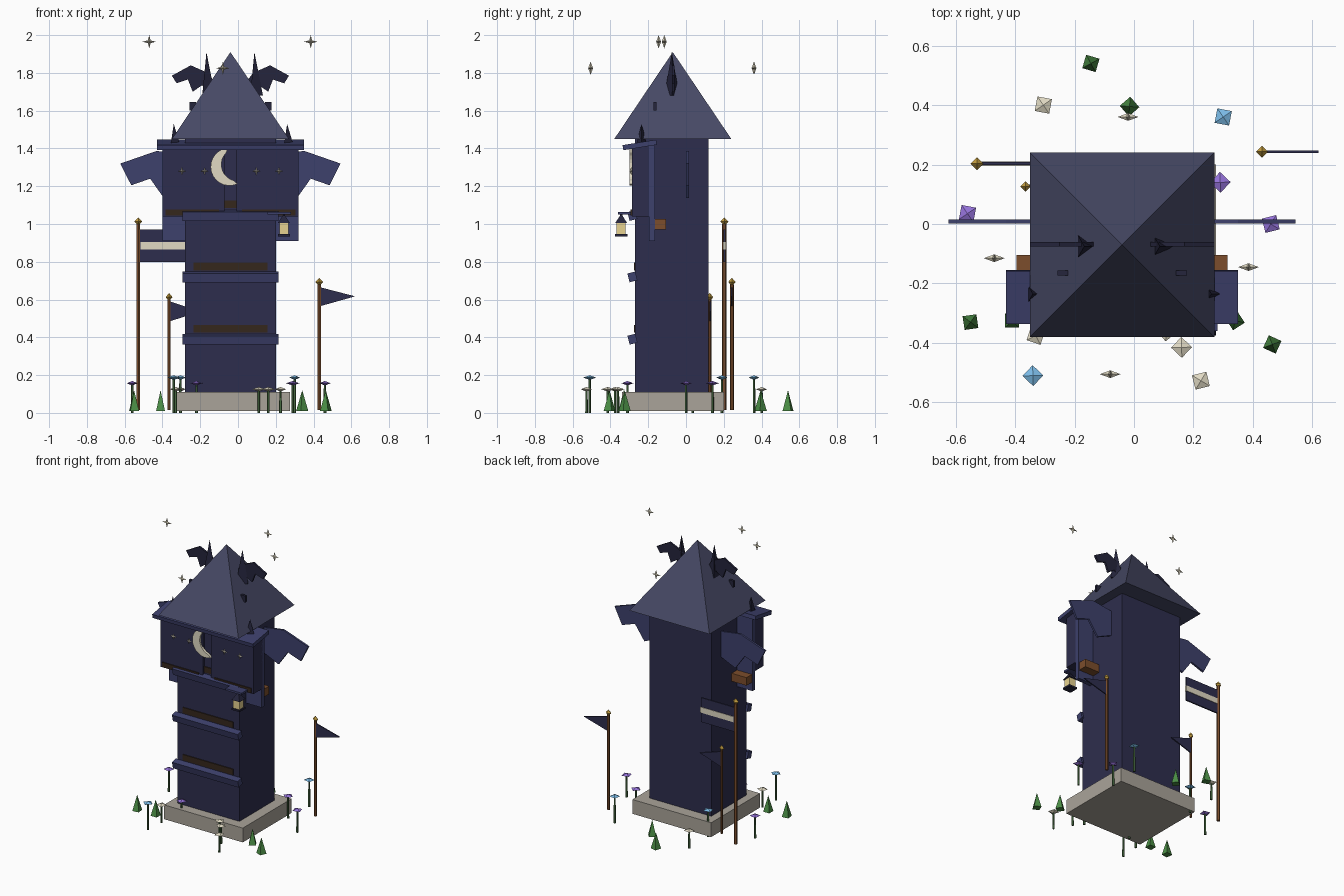
import bpy, bmesh, math
from mathutils import Matrix, Vector

if "Cube" in bpy.data.objects:
    bpy.data.objects.remove(bpy.data.objects["Cube"])

CX, CY = -0.04, -0.07      # tower axis


def mat(name, r, g, b):
    m = bpy.data.materials.new(name)
    m.diffuse_color = (r, g, b, 1)
    m.use_nodes = True
    m.node_tree.nodes["Principled BSDF"].inputs["Base Color"].default_value = m.diffuse_color
    return m


WALL = mat("navy_wall", .027, .027, .075)
TRIM = mat("navy_trim", .047, .052, .15)
ROOF = mat("slate_roof", .062, .066, .13)
DARK = mat("dark_spike", .018, .018, .045)
SLOT = mat("dark_brown", .035, .02, .012)
WOOD = mat("wood", .2, .075, .025)
STONE = mat("stone", .4, .37, .32)
CREAM = mat("cream", .75, .7, .55)
GOLD = mat("gold", .55, .34, .05)
GLOW = mat("lamp_glow", .8, .65, .28)
STEM = mat("stem", .06, .14, .05)
LEAF = mat("leaf", .07, .27, .06)
BLUE = mat("blue_petal", .2, .5, .8)
PURPLE = mat("purple_petal", .3, .17, .7)


def finish(name, bm, m):
    bmesh.ops.recalc_face_normals(bm, faces=bm.faces)
    me = bpy.data.meshes.new(name)
    bm.to_mesh(me)
    bm.free()
    me.materials.append(m)
    ob = bpy.data.objects.new(name, me)
    bpy.context.collection.objects.link(ob)
    return ob


def box(name, x0, x1, y0, y1, z0, z1, m, tilt=0):
    bm = bmesh.new()
    c = Matrix.Translation(((x0 + x1) / 2, (y0 + y1) / 2, (z0 + z1) / 2))
    s = Matrix.Diagonal((x1 - x0, y1 - y0, z1 - z0, 1))
    bmesh.ops.create_cube(bm, size=1, matrix=c @ Matrix.Rotation(tilt, 4, 'X') @ s)
    return finish(name, bm, m)


def cone(name, x, y, z0, z1, r0, r1, n, m, turn=0):
    bm = bmesh.new()
    bmesh.ops.create_cone(bm, cap_ends=True, segments=n, radius1=r0, radius2=r1, depth=z1 - z0,
                          matrix=Matrix.Translation((x, y, (z0 + z1) / 2)) @ Matrix.Rotation(turn, 4, 'Z'))
    bmesh.ops.remove_doubles(bm, verts=bm.verts, dist=1e-5)
    return finish(name, bm, m)


def gem(name, x, y, z, r, h, m, turn=0):
    """Octahedron, radius r and half height h."""
    bm = bmesh.new()
    ring = [bm.verts.new((x + r * math.cos(turn + i * math.pi / 2),
                          y + r * math.sin(turn + i * math.pi / 2), z)) for i in range(4)]
    for dz in (h, -h):
        tip = bm.verts.new((x, y, z + dz))
        for i in range(4):
            bm.faces.new((ring[i], ring[(i + 1) % 4], tip))
    return finish(name, bm, m)


def plate(name, pts, y, t, m):
    """Outline in x-z, extruded by t along y."""
    bm = bmesh.new()
    f = bm.faces.new([bm.verts.new((px, y - t / 2, pz)) for px, pz in pts])
    g = bmesh.ops.extrude_face_region(bm, geom=[f])
    bmesh.ops.translate(bm, vec=(0, t, 0), verts=[v for v in g['geom'] if isinstance(v, bmesh.types.BMVert)])
    return finish(name, bm, m)


def star(name, x, y, z, r, t):
    """Four pointed star with raised centre on both sides."""
    bm = bmesh.new()
    rim = []
    for i in range(8):
        q = r if i % 2 == 0 else r * .3
        a = i * math.pi / 4
        rim.append(bm.verts.new((x + q * math.cos(a), y, z + q * math.sin(a))))
    for dy in (t, -t):
        c = bm.verts.new((x, y + dy, z))
        for i in range(8):
            bm.faces.new((rim[i], rim[(i + 1) % 8], c))
    return finish(name, bm, CREAM)


# Foundation, tower and pyramid roof
box("foundation", -.335, .275, -.34, .2, .01, .11, STONE)
box("tower", -.28, .2, -.27, .12, .11, 1.45, WALL)
cone("roof", CX, CY, 1.45, 1.91, .31 * math.sqrt(2), 0, 4, ROOF, math.pi / 4)

# Tilted ledges and slots down the front
for z in (.39, .72, 1.045):
    box("ledge", -.295, .215, -.305, -.262, z - .024, z + .024, TRIM, .25)
for z in (.445, .775, 1.105):
    box("slot", -.235, .155, -.276, -.26, z - .02, z + .02, SLOT)

# Upper front: back board, two doors, canopy
box("back_board", -.4, .32, -.195, -.165, .91, 1.42, TRIM)
box("canopy", -.43, .35, -.335, -.155, 1.405, 1.432, TRIM, .16)
for s in (-1, 1):
    a, b = sorted((CX + s * .032, CX + s * .36))
    box("door", a, b, -.287, -.185, 1.04, 1.415, WALL)
    a, b = sorted((CX + s * .06, CX + s * .345))
    box("door_slot", a, b, -.293, -.28, 1.045, 1.078, SLOT)
    for u in (.137, .257):
        star("door_star", CX + s * u, -.29, 1.28, .021, .01)
    a, b = sorted((CX + s * .2, CX + s * .355))
    box("wood_bracket", a, b, -.165, -.105, .97, 1.026, WOOD)

    # Side wings
    w = [(.235, 1.365), (.39, 1.387), (.583, 1.32), (.525, 1.205), (.425, 1.24), (.352, 1.137), (.235, 1.19)]
    plate("side_wing", [(CX + s * u, z) for u, z in w], .008, .014, TRIM)

    # Roof wings, horns and small spikes
    w = [(.06, 1.72), (.12, 1.80), (.21, 1.84), (.31, 1.785), (.285, 1.745), (.225, 1.765),
         (.2, 1.70), (.15, 1.735), (.1, 1.66)]
    plate("roof_wing", [(CX + s * u, z) for u, z in w], -.068, .014, DARK)
    cone("roof_horn", CX + s * .127, -.075, 1.68, 1.91, .045, 0, 3, DARK, -math.pi / 2)
    box("roof_knob", CX + s * .2 - .018, CX + s * .2 + .018, -.173, -.157, 1.6, 1.645, DARK)
    cone("eave_spike", CX + s * .3, -.235, 1.43, 1.53, .03, 0, 3, DARK, -math.pi / 2)

# Crescent moon
outer = [(-.045 + .1 * math.cos(a), 1.303 + .1 * math.sin(a))
         for a in [math.radians(95 + 200 * i / 14) for i in range(15)]]
mx, mz, mr = .0, 1.315, .088
a0 = math.atan2(outer[-1][1] - mz, outer[-1][0] - mx) % (2 * math.pi)
a1 = math.atan2(outer[0][1] - mz, outer[0][0] - mx) % (2 * math.pi)
inner = [(mx + mr * math.cos(a0 + (a1 - a0) * i / 11), mz + mr * math.sin(a0 + (a1 - a0) * i / 11))
         for i in range(1, 11)]
plate("crescent", outer + inner, -.29, .018, CREAM)

# Lantern on its arm
box("lantern_arm", .155, .28, -.36, -.26, 1.05, 1.064, TRIM)
cone("lantern_hook", .243, -.343, 1.03, 1.06, .006, .006, 6, DARK)
cone("lantern_cap", .243, -.343, 1.005, 1.045, .045, .008, 4, DARK, math.pi / 4)
box("lantern_glass", .219, .267, -.367, -.319, .945, 1.005, GLOW)
box("lantern_base", .211, .275, -.375, -.311, .935, .947, DARK)

# Flag poles with gold finials
for x, y, h, r in ((-.528, .203, 1.0, .012), (.43, .243, .68, .01), (-.365, .126, .6, .008)):
    cone("flag_pole", x, y, .015, h, r, r, 6, WOOD)
    gem("pole_finial", x, y, h + .013, r + .01, .022, GOLD)
box("banner", -.52, -.26, .198, .208, .8, .97, WALL)
box("banner_stripe", -.515, -.258, .195, .211, .866, .905, CREAM)
plate("pennant", [(.435, .665), (.62, .617), (.435, .565)], .243, .008, WALL)
plate("pennant", [(-.36, .59), (-.2, .537), (-.36, .485)], .129, .008, WALL)

# Floating stars
for x, y, z in ((-.47, -.115, 1.965), (.385, -.145, 1.965), (-.08, -.505, 1.825), (-.02, .36, 1.825)):
    star("sky_star", x, y, z, .035, .013)

# Flowers: colour, head height, positions
beds = ((CREAM, .125, ((-.305, .4), (.16, -.415), (.225, -.527), (-.33, -.375), (.11, -.36))),
        (BLUE, .187, ((.3, .36), (-.34, -.51), (-.305, .19))),
        (PURPLE, .157, ((-.56, .035), (.29, .14), (.46, 0), (-.22, -.31))))
for m, h, spots in beds:
    for i, (x, y) in enumerate(spots):
        cone("flower_stem", x, y, .0, h, .008, .006, 5, STEM)
        gem("flower_head", x, y, h, .035, .012, m, .6 + i)

# Leaf tufts
for i, (x, y) in enumerate(((-.145, .54), (-.015, .395), (-.55, -.33), (.465, -.405), (.34, -.325), (-.41, -.325))):
    cone("leaf_tuft", x, y, .01, .12, .033, 0, 4, LEAF, .5 + i)
